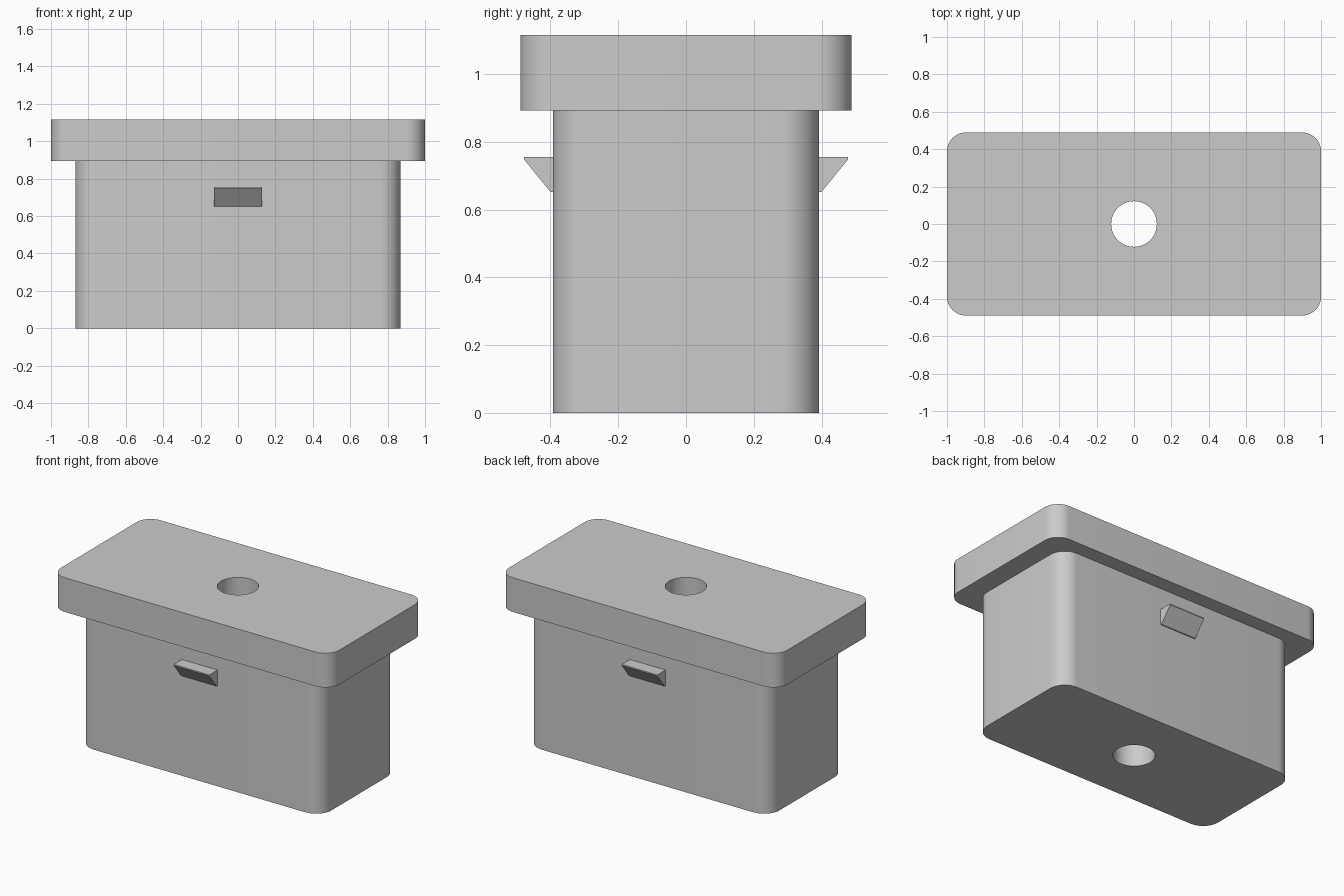
import bpy
import bmesh
from math import cos, sin, pi, radians
from mathutils import Vector

cube = bpy.data.objects.get("Cube")
if cube:
    bpy.data.objects.remove(cube, do_unlink=True)

HOLE_RADIUS = 0.122
BODY_TOP, CAP_TOP = 0.893, 1.115

grey = bpy.data.materials.new("plain grey")
grey.use_nodes = True
grey.diffuse_color = (0.6, 0.6, 0.6, 1)
grey.node_tree.nodes["Principled BSDF"].inputs["Base Color"].default_value = (0.6, 0.6, 0.6, 1)


def finish(bm, name):
    """Turn a bmesh into a grey object with smooth curves and sharp edges."""
    bmesh.ops.recalc_face_normals(bm, faces=bm.faces)
    mesh = bpy.data.meshes.new(name)
    bm.to_mesh(mesh)
    bm.free()
    mesh.materials.append(grey)
    obj = bpy.data.objects.new(name, mesh)
    bpy.context.collection.objects.link(obj)
    bpy.ops.object.select_all(action='DESELECT')
    obj.select_set(True)
    bpy.context.view_layer.objects.active = obj
    bpy.ops.object.shade_smooth_by_angle(angle=radians(30))
    return obj


def rounded_rectangle(hx, hy, radius, steps=10):
    """Outline points, one quarter arc per corner."""
    points = []
    for corner, (sx, sy) in enumerate([(1, 1), (-1, 1), (-1, -1), (1, -1)]):
        for i in range(steps + 1):
            a = (corner + i / steps) * pi / 2
            points.append((sx * (hx - radius) + radius * cos(a),
                           sy * (hy - radius) + radius * sin(a)))
    return points


def circle(radius, steps=48):
    return [(radius * cos(2 * pi * i / steps), radius * sin(2 * pi * i / steps))
            for i in range(steps)]


def drilled_block(name, outline, z0, z1):
    """Extrude an outline upwards with a round hole through its middle."""
    bm = bmesh.new()
    edges = []
    for loop in (outline, circle(HOLE_RADIUS)):
        verts = [bm.verts.new((x, y, z0)) for x, y in loop]
        edges += [bm.edges.new((v, verts[i - 1])) for i, v in enumerate(verts)]
    bmesh.ops.triangle_fill(bm, edges=edges, use_beauty=True, normal=Vector((0, 0, 1)))
    grown = bmesh.ops.extrude_face_region(bm, geom=bm.faces[:], use_keep_orig=True)
    top = [g for g in grown["geom"] if isinstance(g, bmesh.types.BMVert)]
    bmesh.ops.translate(bm, verts=top, vec=(0, 0, z1 - z0))
    return finish(bm, name)


def snap_clip(name, side):
    """Wedge with a flat top and a sloping underside."""
    section = [(0.385, 0.755), (0.478, 0.755), (0.478, 0.748), (0.4, 0.652), (0.385, 0.652)]
    bm = bmesh.new()
    face = bm.faces.new([bm.verts.new((-0.128, side * y, z)) for y, z in section])
    grown = bmesh.ops.extrude_face_region(bm, geom=[face], use_keep_orig=True)
    end = [g for g in grown["geom"] if isinstance(g, bmesh.types.BMVert)]
    bmesh.ops.translate(bm, verts=end, vec=(0.256, 0, 0))
    return finish(bm, name)


# Main block and overhanging cap, both drilled through
drilled_block("body", rounded_rectangle(0.87, 0.393, 0.11), 0, BODY_TOP)
drilled_block("cap", rounded_rectangle(1.0, 0.489, 0.1), BODY_TOP, CAP_TOP)

# Snap clips on the two long sides
snap_clip("front_clip", -1)
snap_clip("back_clip", 1)
